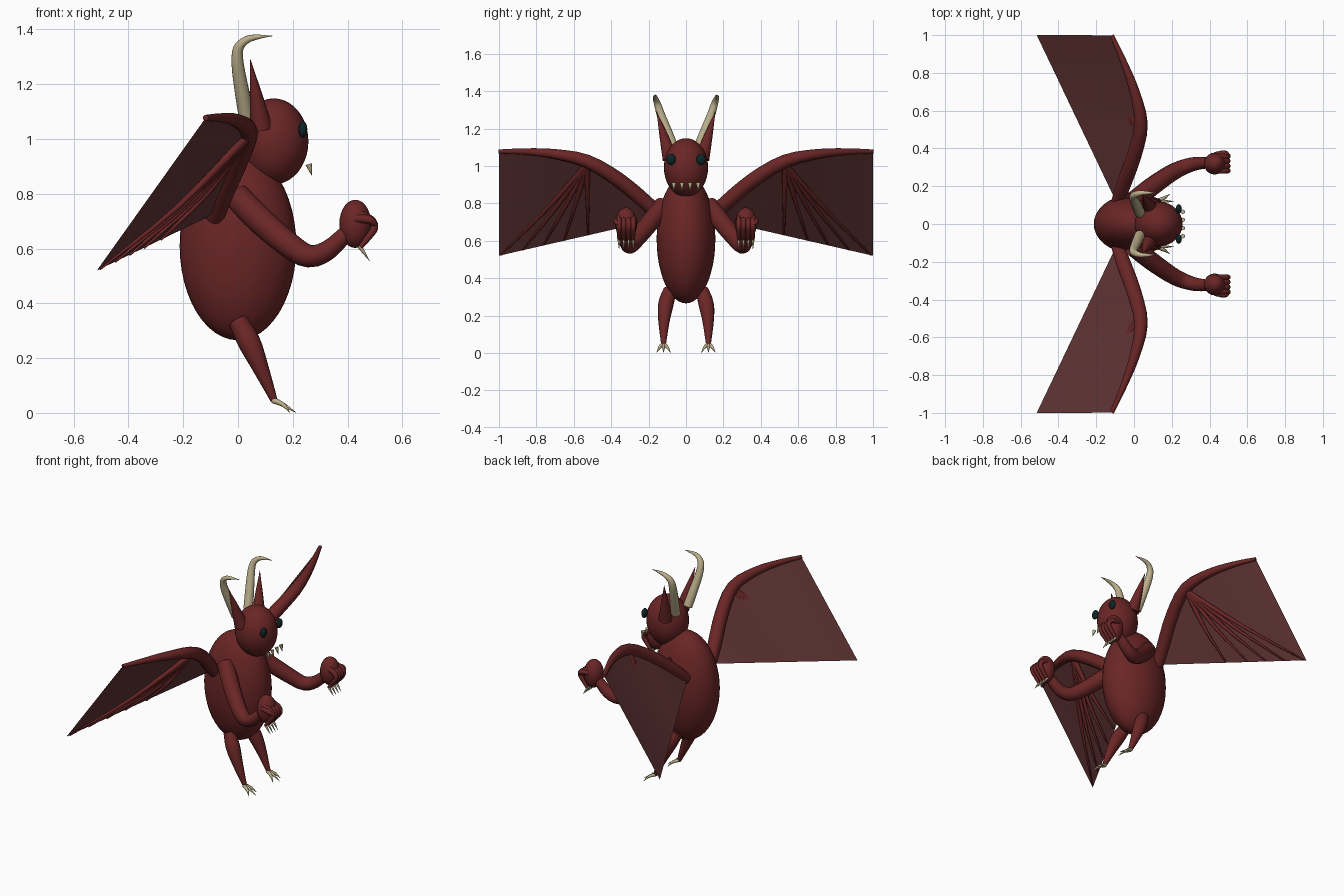
import bpy, bmesh, math
from mathutils import Vector, Matrix

if "Cube" in bpy.data.objects:
    bpy.data.objects.remove(bpy.data.objects["Cube"])


def material(name, rgb):
    m = bpy.data.materials.new(name)
    m.diffuse_color = (*rgb, 1)
    m.use_nodes = True
    m.node_tree.nodes["Principled BSDF"].inputs["Base Color"].default_value = m.diffuse_color
    return m


SKIN = material("dark red skin", (0.145, 0.019, 0.019))
WING = material("wing membrane", (0.125, 0.036, 0.036))
BONE = material("bone", (0.50, 0.43, 0.26))
EYE = material("dark teal eye", (0.004, 0.018, 0.022))


def finish(bm, name, mat):
    """Turn a bmesh into a named, single-coloured object."""
    bmesh.ops.recalc_face_normals(bm, faces=bm.faces)
    mesh = bpy.data.meshes.new(name)
    bm.to_mesh(mesh)
    bm.free()
    mesh.materials.append(mat)
    obj = bpy.data.objects.new(name, mesh)
    bpy.context.collection.objects.link(obj)
    return obj


def ball(name, mat, centre, radii, seg=32, rings=20):
    bm = bmesh.new()
    bmesh.ops.create_uvsphere(bm, u_segments=seg, v_segments=rings, radius=1)
    bmesh.ops.transform(bm, verts=bm.verts,
                        matrix=Matrix.Translation(centre) @ Matrix.Diagonal((*radii, 1)))
    for f in bm.faces:
        f.smooth = True
    return finish(bm, name, mat)


def smooth_path(points, steps):
    """Catmull-Rom interpolation of (x, y, z, radius) points."""
    p = [Vector(q) for q in points]
    p = [2 * p[0] - p[1]] + p + [2 * p[-1] - p[-2]]
    out = []
    for i in range(1, len(p) - 2):
        a, b, c, d = p[i - 1:i + 3]
        for k in range(steps):
            t = k / steps
            out.append(0.5 * (2 * b + (c - a) * t + (2 * a - 5 * b + 4 * c - d) * t * t
                              + (3 * b - a - 3 * c + d) * t ** 3))
    return out + [p[-2]]


def tube(bm, points, side=1, sides=12, steps=3):
    """Tapered tube along the points, mirrored in y when side is -1."""
    path = smooth_path(points, steps)
    pos = [Vector((q[0], q[1] * side, q[2])) for q in path]
    rings, normal = [], None
    for i, c in enumerate(pos):
        tan = (pos[min(i + 1, len(pos) - 1)] - pos[max(i - 1, 0)]).normalized()
        if normal is None:
            normal = tan.orthogonal()
        normal = (normal - tan * normal.dot(tan)).normalized()
        other = tan.cross(normal)
        r = max(path[i][3], 0.0008)
        rings.append([bm.verts.new(c + r * (math.cos(a) * normal + math.sin(a) * other))
                      for a in (2 * math.pi * k / sides for k in range(sides))])
    for r0, r1 in zip(rings, rings[1:]):
        for k in range(sides):
            n = (k + 1) % sides
            bm.faces.new((r0[k], r0[n], r1[n], r1[k])).smooth = True
    bm.faces.new(rings[0])
    bm.faces.new(rings[-1])


# Torso and head
ball("body", SKIN, (0, 0, 0.61), (0.213, 0.157, 0.345), 40, 24)
ball("head", SKIN, (0.13, 0, 0.991), (0.127, 0.118, 0.157))

# Row of teeth
bm = bmesh.new()
for y in (-0.065, -0.022, 0.022, 0.065):
    tube(bm, [(0.258, y, 0.908, 0.012), (0.27, y, 0.866, 0)], sides=8, steps=1)
finish(bm, "teeth", BONE)

ARM = [(-0.005, 0.12, 0.79, 0.05), (0.09, 0.195, 0.695, 0.05), (0.19, 0.265, 0.61, 0.046),
       (0.26, 0.30, 0.572, 0.042), (0.33, 0.32, 0.595, 0.036), (0.41, 0.325, 0.67, 0.028)]
LEG = [(0.0, 0.085, 0.335, 0.036), (0.04, 0.108, 0.26, 0.042), (0.08, 0.118, 0.17, 0.031),
       (0.132, 0.12, 0.045, 0.013)]
HORN = [(0.03, 0.06, 1.08, 0.028), (0.015, 0.095, 1.17, 0.027), (-0.001, 0.133, 1.27, 0.023),
        (0.001, 0.152, 1.33, 0.019), (0.03, 0.163, 1.361, 0.014), (0.07, 0.165, 1.372, 0.009),
        (0.126, 0.163, 1.376, 0)]
WING_ARM = [(-0.085, 0.12, 0.715, 0.035), (-0.055, 0.21, 0.80, 0.04), (0.0, 0.36, 0.925, 0.04),
            (0.037, 0.53, 1.025, 0.036), (0.0, 0.71, 1.065, 0.026), (-0.06, 0.87, 1.077, 0.017),
            (-0.118, 0.999, 1.077, 0.011)]
ROOT, CORNER = Vector((-0.11, 0.15, 0.715)), Vector((-0.515, 1.0, 0.52))

for side, label in ((1, "left"), (-1, "right")):
    ball(label + "_eye", EYE, (0.237, 0.08 * side, 1.035), (0.016, 0.025, 0.03), 16, 10)

    # Limbs, horn and wing arm
    for part, path, mat in (("arm", ARM, SKIN), ("leg", LEG, SKIN),
                            ("horn", HORN, BONE), ("wing_arm", WING_ARM, SKIN)):
        bm = bmesh.new()
        tube(bm, path, side)
        finish(bm, label + "_" + part, mat)

    # Pointed ear in front of the horn, flattened sideways
    bm = bmesh.new()
    tube(bm, [(0.085, 0.085, 1.04, 0.042), (0.064, 0.122, 1.17, 0.022),
              (0.045, 0.157, 1.29, 0)], side)
    finish(bm, label + "_ear", SKIN)

    # Hand with curled fingers and claws
    ball(label + "_hand", SKIN, (0.428, 0.32 * side, 0.69), (0.058, 0.058, 0.088), 20, 14)
    fingers, claws = bmesh.new(), bmesh.new()
    for dy in (-0.038, -0.013, 0.013, 0.038):
        y = 0.32 + dy
        tube(fingers, [(0.44, y, 0.725, 0.016), (0.485, y, 0.705, 0.015), (0.498, y, 0.675, 0.014),
                       (0.475, y, 0.64, 0.012), (0.447, y, 0.605, 0.009)], side, 8)
        tube(claws, [(0.443, y, 0.61, 0.009), (0.48, y, 0.555, 0)], side, 8, 1)
    tube(fingers, [(0.43, 0.365, 0.71, 0.016), (0.48, 0.375, 0.705, 0.015),
                   (0.503, 0.36, 0.685, 0.01)], side, 8)
    finish(fingers, label + "_fingers", SKIN)

    # Toe claws
    for dy in (-0.038, 0, 0.038):
        tube(claws, [(0.128, 0.12 + dy * 0.1, 0.046, 0.011),
                     (0.165, 0.12 + dy * 0.55, 0.03, 0.008),
                     (0.212 - abs(dy) * 0.6, 0.12 + dy, 0.001, 0)], side, 8, 2)
    finish(claws, label + "_claws", BONE)

    # Membrane between the wing arm and the straight trailing edge
    bm = bmesh.new()
    top = smooth_path(WING_ARM, 3)
    rows = []
    for i, q in enumerate(top):
        a = Vector(q[:3])
        b = ROOT.lerp(CORNER, i / (len(top) - 1))
        rows.append([bm.verts.new((p.x, p.y * side, p.z)) for p in (a, b)])
    for (a0, b0), (a1, b1) in zip(rows, rows[1:]):
        bm.faces.new((a0, a1, b1, b0))
    finish(bm, label + "_wing_membrane", WING)

    # Ribs fanning out beneath the membrane
    bm = bmesh.new()
    for t in (0.985, 0.85, 0.72, 0.59, 0.44):
        end = ROOT.lerp(CORNER, t) + Vector((0.006, 0, 0.002))
        start = Vector((0.03, 0.53, 1.005))
        mid = start.lerp(end, 0.5) + Vector((0.018, 0, -0.012))
        tube(bm, [(*start, 0.017), (*mid, 0.011), (*end, 0.004)], side, 8)
    finish(bm, label + "_wing_ribs", SKIN)
